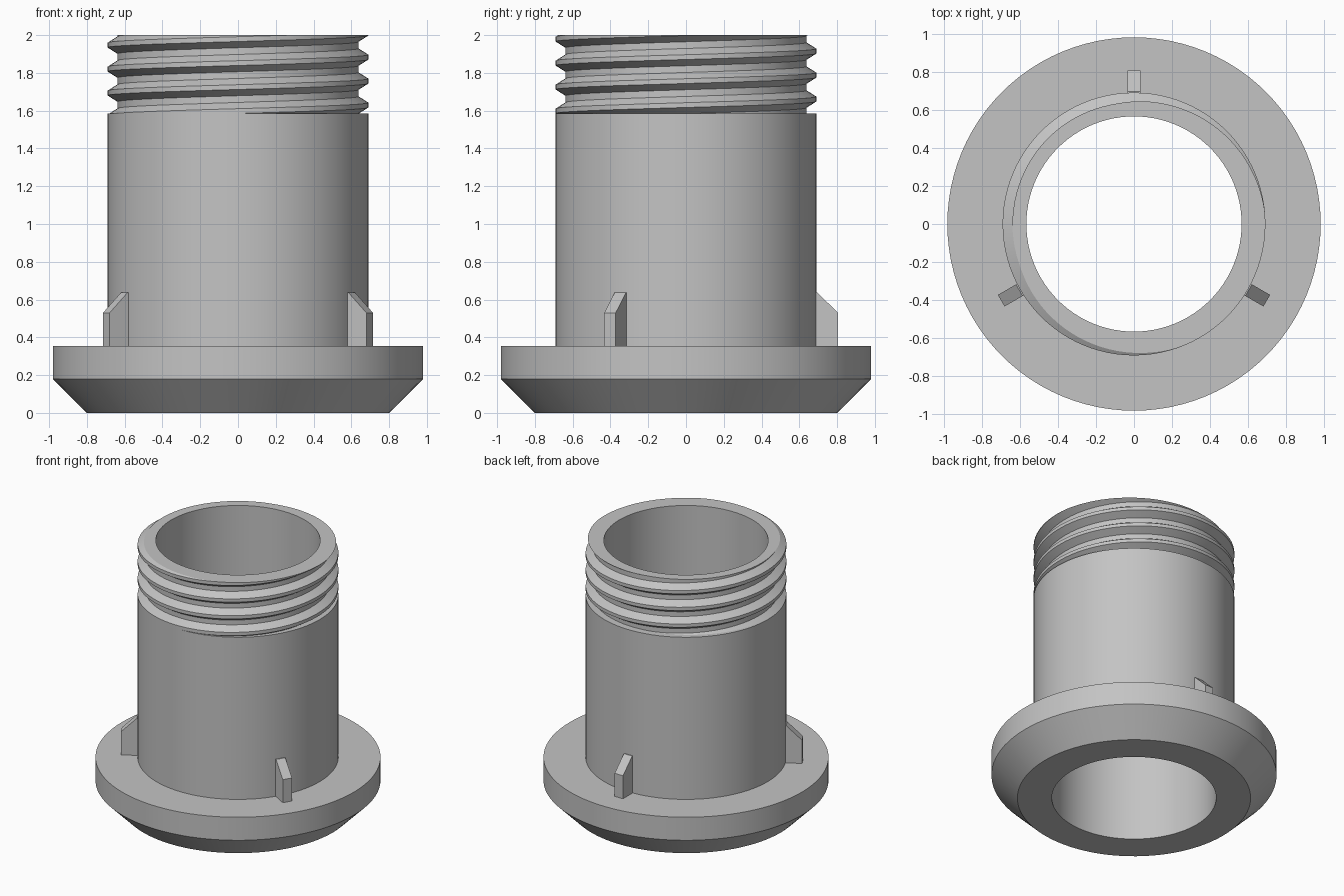
import bpy, bmesh, math
from mathutils import Matrix

cube = bpy.data.objects.get("Cube")
if cube:
    bpy.data.objects.remove(cube, do_unlink=True)

SEGMENTS = 96
BORE, BODY, ROOT = 0.565, 0.69, 0.638
RIM, FOOT = 0.98, 0.802
FLANGE_TOP, NECK_BASE, TOP = 0.355, 1.585, 2.0
PITCH = 0.127
CREST, FLANK = 0.10, 0.36      # half widths, as fractions of the pitch

grey = bpy.data.materials.new("plain grey")
grey.use_nodes = True
colour = (0.55, 0.55, 0.55, 1)
grey.diffuse_color = colour
grey.node_tree.nodes["Principled BSDF"].inputs["Base Color"].default_value = colour


def finish(bm, name):
    mesh = bpy.data.meshes.new(name)
    bm.to_mesh(mesh)
    bm.free()
    mesh.materials.append(grey)
    obj = bpy.data.objects.new(name, mesh)
    bpy.context.collection.objects.link(obj)
    bpy.ops.object.select_all(action='DESELECT')
    obj.select_set(True)
    bpy.context.view_layer.objects.active = obj
    bpy.ops.object.shade_smooth_by_angle(angle=math.radians(25))
    return obj


def revolve(name, profile):
    """Sweep profile(angle) -> [(radius, z)...] round the axis, outside first."""
    bm = bmesh.new()
    columns = []
    for i in range(SEGMENTS + 1):
        a = math.tau * i / SEGMENTS
        columns.append([bm.verts.new((r * math.cos(a), r * math.sin(a), z))
                        for r, z in profile(a)])
    for c, d in zip(columns, columns[1:]):
        for k in range(len(c) - 1):
            bm.faces.new((c[k], d[k], d[k + 1], c[k + 1]))
    bmesh.ops.remove_doubles(bm, verts=bm.verts[:], dist=0.0002)
    return finish(bm, name)


def thread_profile(a):
    """One upright slice through the right-hand thread, clipped flat at both ends."""
    centre = TOP + PITCH * (a + math.radians(30)) / math.tau
    points = [(BODY, NECK_BASE)]
    for turn in range(-6, 2):
        for f in (-FLANK, -CREST, CREST, FLANK):
            z = min(max(centre + PITCH * (turn + f), NECK_BASE), TOP)
            u = (z - centre) / PITCH
            u = abs(u - round(u))
            t = min(max((u - CREST) / (FLANK - CREST), 0), 1)
            points.append((BODY + (ROOT - BODY) * t, z))
    return points + [(BORE, TOP), (BORE, NECK_BASE)]


# Chamfered flange with its part of the bore
revolve("flange", lambda a: [(BORE, FLANGE_TOP), (BORE, 0), (FOOT, 0), (RIM, 0.18),
                             (RIM, FLANGE_TOP), (BODY, FLANGE_TOP)])

# Straight tube, outer and inner walls
revolve("barrel_outer_wall", lambda a: [(BODY, FLANGE_TOP), (BODY, NECK_BASE)])
revolve("barrel_inner_wall", lambda a: [(BORE, NECK_BASE), (BORE, FLANGE_TOP)])

# Threaded neck
revolve("threaded_neck", thread_profile)

# Three sloped lugs spaced evenly round the foot of the barrel
for n, side in enumerate(("back", "right", "left")):
    bm = bmesh.new()
    outline = [(0.67, FLANGE_TOP), (0.805, FLANGE_TOP), (0.805, 0.53),
               (0.695, 0.637), (0.67, 0.637)]
    base = bm.faces.new([bm.verts.new((x, 0.035, z)) for x, z in outline])
    out = bmesh.ops.extrude_face_region(bm, geom=[base])
    moved = [g for g in out["geom"] if isinstance(g, bmesh.types.BMVert)]
    bmesh.ops.translate(bm, verts=moved, vec=(0, -0.07, 0))
    bmesh.ops.recalc_face_normals(bm, faces=bm.faces[:])
    turn = Matrix.Rotation(math.radians(90 + 120 * n), 4, 'Z')
    bmesh.ops.transform(bm, matrix=turn, verts=bm.verts[:])
    finish(bm, side + "_lug")
